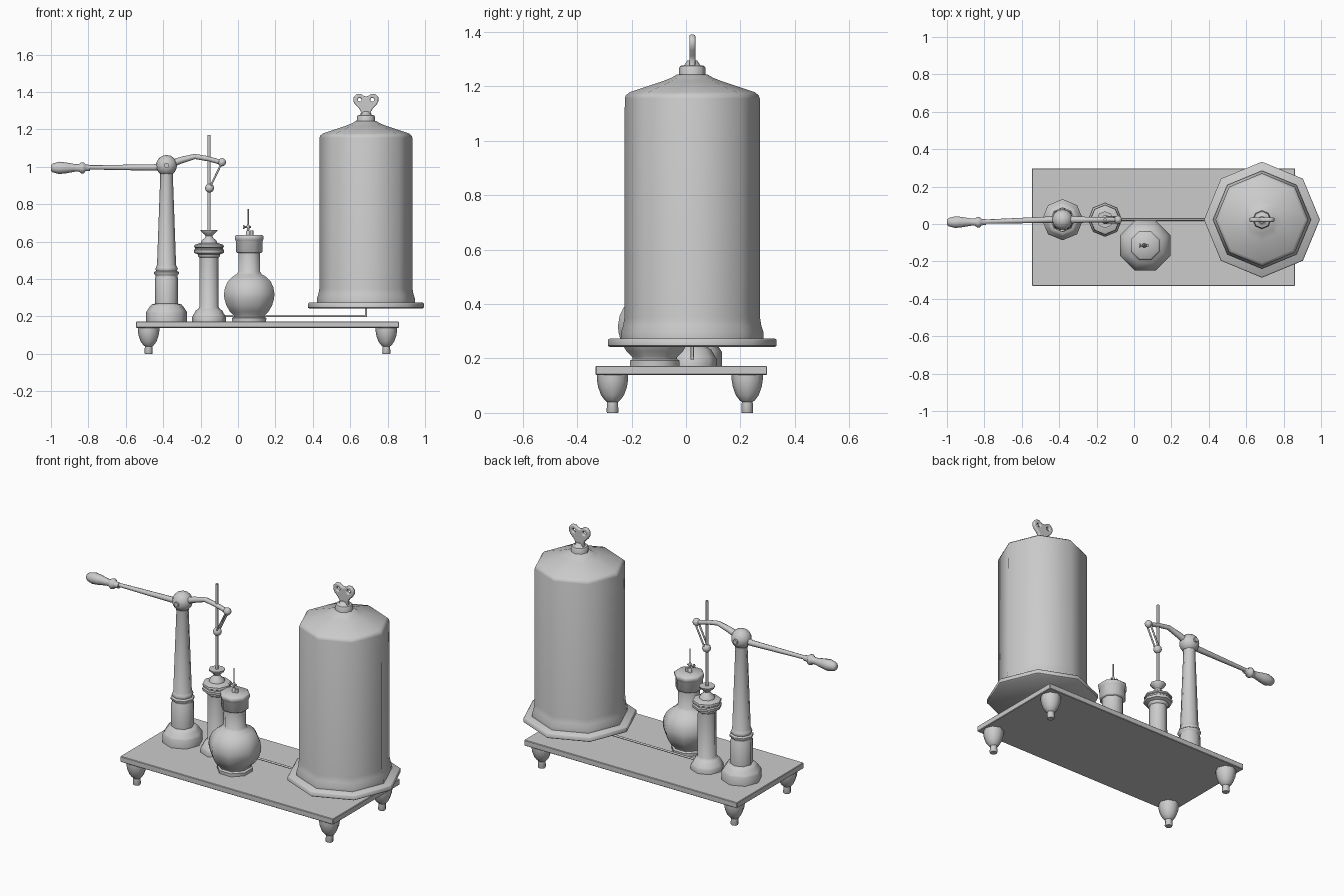
import bpy, bmesh
from math import cos, sin, pi, radians
from mathutils import Vector

if "Cube" in bpy.data.objects:
    bpy.data.objects.remove(bpy.data.objects["Cube"])


def finish(name, mesh, angle=50):
    for p in mesh.polygons:
        p.use_smooth = True
    mesh.set_sharp_from_angle(angle=radians(angle))
    ob = bpy.data.objects.new(name, mesh)
    bpy.context.collection.objects.link(ob)
    return ob


def sweep(name, pts, n=8, rot=0.0, angle=50):
    """Rings of given radius (x, y, z, r), perpendicular to the first-to-last direction."""
    d = Vector(pts[-1][:3]) - Vector(pts[0][:3])
    q = Vector((0, 0, 1)).rotation_difference(d)
    bm = bmesh.new()
    rings = []
    for x, y, z, r in pts:
        rings.append([bm.verts.new(Vector((x, y, z)) + q @ Vector(
            (r * cos(rot + 2 * pi * i / n), r * sin(rot + 2 * pi * i / n), 0))) for i in range(n)])
    for a, b in zip(rings, rings[1:]):
        for i in range(n):
            j = (i + 1) % n
            bm.faces.new((a[i], a[j], b[j], b[i]))
    bm.faces.new(rings[0][::-1])
    bm.faces.new(rings[-1])
    me = bpy.data.meshes.new(name)
    bm.to_mesh(me)
    bm.free()
    return finish(name, me, angle)


def lathe(name, x, y, profile, n=8, rot=0.0, angle=50):
    return sweep(name, [(x, y, z, r) for r, z in profile], n, rot, angle)


def ball(name, loc, r, n=16):
    bm = bmesh.new()
    bmesh.ops.create_uvsphere(bm, u_segments=n, v_segments=n // 2 + 2, radius=r)
    bmesh.ops.translate(bm, verts=bm.verts, vec=loc)
    me = bpy.data.meshes.new(name)
    bm.to_mesh(me)
    bm.free()
    return finish(name, me)


Y = 0.023  # shared centre line

# base board
bm = bmesh.new()
bmesh.ops.create_cube(bm, size=1)
for v in bm.verts:
    v.co = (0.1575 + v.co.x * 1.405, -0.017 + v.co.y * 0.63, 0.156 + v.co.z * 0.034)
bmesh.ops.bevel(bm, geom=bm.edges[:], offset=0.003, segments=1, affect='EDGES')
me = bpy.data.meshes.new("base_board")
bm.to_mesh(me)
bm.free()
finish("base_board", me, 30)

# turned feet
for fx in (-0.478, 0.793):
    for fy in (-0.27, 0.225):
        lathe("foot", fx, fy, [(.02, 0), (.022, .004), (.02, .04), (.028, .046), (.042, .065),
                               (.053, .095), (.057, .12), (.057, .14)])

# receiver plate and bell jar
JX = 0.684
lathe("jar_plate", JX, Y, [(.303, .242), (.31, .247), (.31, .268), (.303, .274)])
lathe("bell_jar", JX, Y, [(.262, .273), (.262, .295), (.254, .32), (.249, .35), (.248, 1.155),
                          (.244, 1.167), (.23, 1.178), (.11, 1.218), (.075, 1.232), (.055, 1.244)])
lathe("jar_collar", JX, Y, [(.05, 1.235), (.048, 1.268), (.044, 1.275), (.03, 1.277), (.018, 1.295)])

# key-shaped jar handle with two holes
cu = bpy.data.curves.new("jar_key", 'CURVE')
cu.dimensions = '2D'
cu.fill_mode = 'BOTH'
cu.extrude, cu.bevel_depth, cu.bevel_resolution = 0.005, 0.006, 1
half = [(.024, 1.277), (.02, 1.295), (.032, 1.315), (.052, 1.335), (.061, 1.352), (.06, 1.37),
        (.047, 1.384), (.03, 1.384), (.014, 1.373)]
loops = [half + [(0, 1.369)] + [(-x, z) for x, z in reversed(half)]]
for s in (-1, 1):
    loops.append([(s * .034 + .017 * cos(i * pi / 5), 1.358 + .017 * sin(i * pi / 5)) for i in range(10)])
for pts in loops:
    sp = cu.splines.new('POLY')
    sp.points.add(len(pts) - 1)
    for p, (x, z) in zip(sp.points, pts):
        p.co = (x, z, 0, 1)
    sp.use_cyclic_u = True
tmp = bpy.data.objects.new("key_curve", cu)
bpy.context.collection.objects.link(tmp)
bpy.context.view_layer.update()
me = bpy.data.meshes.new_from_object(tmp.evaluated_get(bpy.context.evaluated_depsgraph_get()))
bpy.data.objects.remove(tmp)
key = finish("jar_key", me)
key.rotation_euler = (pi / 2, 0, 0)
key.location = (JX, Y, 0)

# air pipe from pump to jar
sweep("air_pipe", [(-0.155, Y, .202, .006), (JX + .006, Y, .202, .006)])
lathe("air_pipe_riser", JX, Y, [(.006, .197), (.006, .25)])

# lever column
CX = -0.382
lathe("column", CX, Y, [(.11, .172), (.11, .222), (.105, .23), (.088, .255), (.08, .264), (.062, .268),
                        (.062, .405), (.058, .412), (.058, .42), (.066, .427), (.066, .437), (.056, .444),
                        (.06, .455), (.056, .464), (.051, .475), (.034, .945), (.036, .97)])
ball("pivot_ball", (CX, Y, 1.007), .056)
sweep("pivot_pin", [(CX, Y - .062, 1.007, .014), (CX, Y + .062, 1.007, .014)], 12)

# lever arm and grip
sweep("lever_arm", [(-.82, .012, .997, .011), (-.45, Y, .996, .017), (CX, Y, 1.007, .022),
                    (-.3, Y, 1.036, .018), (-.23, Y, 1.055, .014), (-.16, Y, 1.043, .014),
                    (-.085, Y, 1.022, .013)])
ball("lever_end", (-.086, Y, 1.024, ), .022, 12)
sweep("lever_grip", [(x, .01, .994, r) for x, r in (
    (-1.0, .014), (-.99, .024), (-.955, .033), (-.92, .029), (-.87, .02), (-.85, .02), (-.838, .03),
    (-.825, .03), (-.815, .018), (-.79, .016))], 10)

# pump barrel
PX = -0.155
lathe("pump_barrel", PX, Y, [(.09, .172), (.09, .198), (.085, .206), (.07, .232), (.06, .238), (.052, .25),
                             (.051, .515), (.06, .522), (.06, .532), (.08, .54), (.081, .555), (.074, .56),
                             (.074, .567), (.08, .571), (.078, .582), (.05, .592)])
lathe("pump_cup", PX, Y, [(.045, .588), (.04, .605), (.022, .62), (.018, .63), (.024, .638), (.044, .655),
                          (.045, .663), (.012, .663)])
lathe("piston_rod", PX, Y, [(.008, .58), (.008, 1.17)])
ball("rod_joint", (PX + .003, Y, .886), .024, 12)
for dy in (-.014, .014):
    sweep("link_bar", [(PX + .003, Y + dy, .886, .005), (-.086, Y + dy, 1.022, .005)])

# round flask with stopper
FX, FY = 0.06, -0.115
lathe("flask", FX, FY, [(.098, .172), (.099, .192), (.088, .198), (.09, .206), (.112, .226), (.132, .258),
                        (.144, .295), (.146, .32), (.14, .355), (.124, .387), (.1, .41), (.074, .425),
                        (.063, .438), (.061, .545)], rot=pi / 8)
lathe("flask_stopper", FX, FY, [(.07, .54), (.076, .546), (.076, .6), (.08, .607), (.083, .615),
                                (.083, .628), (.074, .636)], rot=pi / 8)

# flask valve
VX = 0.054
lathe("valve_stem", VX, FY, [(.012, .63), (.012, .655), (.006, .66), (.007, .672), (.009, .68), (.006, .69),
                             (.0035, .695), (.0035, .775)])
sweep("valve_handle", [(VX - .028, FY, .678, .011), (VX - .02, FY, .678, .011), (VX - .017, FY, .678, .004),
                       (VX + .016, FY, .678, .005)])
lathe("valve_post", FX + .013, FY, [(.009, .63), (.009, .658)])
